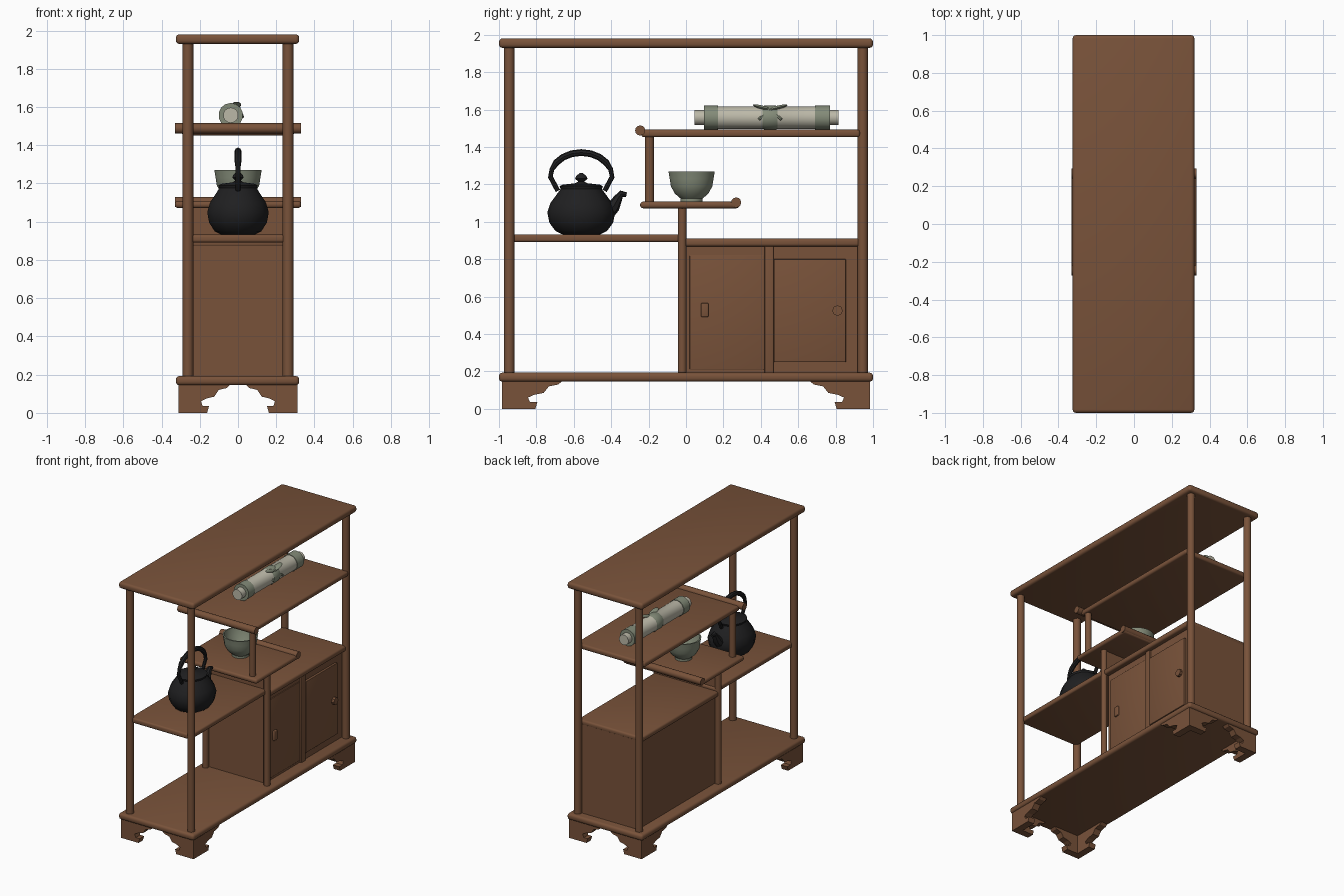
import bpy, bmesh, math
from mathutils import Vector, Matrix

cube = bpy.data.objects.get("Cube")
if cube:
    bpy.data.objects.remove(cube)


def material(name, rgb):
    m = bpy.data.materials.new(name)
    m.use_nodes = True
    m.diffuse_color = (*rgb, 1)
    m.node_tree.nodes["Principled BSDF"].inputs["Base Color"].default_value = (*rgb, 1)
    return m


WOOD = material("brown wood", (0.19, 0.085, 0.042))
IRON = material("black iron", (0.014, 0.014, 0.015))
CELADON = material("grey green glaze", (0.23, 0.26, 0.19))
PAPER = material("cream paper", (0.50, 0.48, 0.39))


def finish(name, bm, mats, smooth=True):
    bmesh.ops.recalc_face_normals(bm, faces=bm.faces[:])
    mesh = bpy.data.meshes.new(name)
    bm.to_mesh(mesh)
    bm.free()
    for m in mats if isinstance(mats, list) else [mats]:
        mesh.materials.append(m)
    ob = bpy.data.objects.new(name, mesh)
    bpy.context.collection.objects.link(ob)
    if smooth:
        bpy.ops.object.select_all(action='DESELECT')
        ob.select_set(True)
        bpy.context.view_layer.objects.active = ob
        bpy.ops.object.shade_smooth_by_angle(angle=math.radians(40))
    return ob


def box(name, x, y, z, mat=WOOD, bevel=0.0):
    """Box from (min, max) ranges, optionally with rounded edges."""
    bm = bmesh.new()
    bmesh.ops.create_cube(bm, size=1)
    for v in bm.verts:
        v.co = [r[0] if c < 0 else r[1] for c, r in zip(v.co, (x, y, z))]
    if bevel:
        bmesh.ops.bevel(bm, geom=bm.edges[:], offset=bevel, segments=3, profile=0.5, affect='EDGES')
    return finish(name, bm, mat)


def rod(name, a, b, r, mat=WOOD, sides=12):
    a, b = Vector(a), Vector(b)
    bm = bmesh.new()
    turn = (b - a).to_track_quat('Z', 'Y').to_matrix().to_4x4()
    bmesh.ops.create_cone(bm, cap_ends=True, segments=sides, radius1=r, radius2=r, depth=(b - a).length,
                          matrix=Matrix.Translation((a + b) / 2) @ turn)
    return finish(name, bm, mat)


def lathe(name, profile, centre, mats, sides=24, axis='Z', stretch=1.0, rule=None):
    """Spin (radius, height) points around an axis through centre."""
    bm = bmesh.new()
    rings = []
    for r, h in profile:
        ring = []
        for i in range(sides):
            t = math.tau * (i + 0.5) / sides
            u, v = r * math.cos(t), r * math.sin(t)
            p = (u, v * stretch, h) if axis == 'Z' else (u, h, v)
            ring.append(bm.verts.new(Vector(p) + Vector(centre)))
        rings.append(ring)
    for k, (p, q) in enumerate(zip(rings, rings[1:])):
        for i in range(sides):
            j = (i + 1) % sides
            face = bm.faces.new((p[i], p[j], q[j], q[i]))
            face.material_index = rule(k) if rule else 0
    bm.faces.new(rings[0])
    bm.faces.new(rings[-1])
    return finish(name, bm, mats)


def tube(name, pts, radii, mat, sides=8):
    """Tube in the YZ plane through (y, z) points."""
    bm = bmesh.new()
    rings = []
    for i, (y, z) in enumerate(pts):
        a, b = pts[max(i - 1, 0)], pts[min(i + 1, len(pts) - 1)]
        d = Vector((0, b[0] - a[0], b[1] - a[1])).normalized()
        n = Vector((0, -d.z, d.y))
        rings.append([bm.verts.new(Vector((radii[i] * math.cos(math.tau * k / sides), y, z))
                                   + n * radii[i] * math.sin(math.tau * k / sides)) for k in range(sides)])
    for p, q in zip(rings, rings[1:]):
        for k in range(sides):
            j = (k + 1) % sides
            bm.faces.new((p[k], p[j], q[j], q[k]))
    bm.faces.new(rings[0])
    bm.faces.new(rings[-1])
    return finish(name, bm, mat)


# Top and base boards
box("top_board", (-0.325, 0.32), (-1, 1), (1.93, 1.98), bevel=0.018)
box("base_board", (-0.325, 0.32), (-1, 1), (0.145, 0.193), bevel=0.018)

# Scrolled bracket feet, two boards at each corner
FOOT = [(0, 0.15), (0, 0), (0.16, 0), (0.17, 0.035), (0.135, 0.035), (0.125, 0.06),
        (0.155, 0.075), (0.20, 0.085), (0.225, 0.12), (0.27, 0.13), (0.29, 0.15)]


def bracket(name, sx, sy, along_y):
    bm = bmesh.new()
    scale = 1.12 if along_y else 0.93
    ring = []
    for depth in (0, 0.055):
        ring.append([])
        for u, z in FOOT:
            dx, dy = (depth, u * scale) if along_y else (u * scale, depth)
            ring[-1].append(bm.verts.new((sx * (0.31 - dx), sy * (0.985 - dy), z)))
    n = len(FOOT)
    bm.faces.new(ring[0])
    bm.faces.new(ring[1])
    for i in range(n):
        j = (i + 1) % n
        bm.faces.new((ring[0][i], ring[0][j], ring[1][j], ring[1][i]))
    finish(name, bm, WOOD, smooth=False)


for sx, side in ((1, "left"), (-1, "right")):
    x = 0.262 * sx
    for sy, end in ((-1, "front"), (1, "back")):
        rod(f"{end}_{side}_post", (x, 0.945 * sy, 0.17), (x, 0.945 * sy, 1.95), 0.028)
        bracket(f"{end}_{side}_foot_long", sx, sy, True)
        bracket(f"{end}_{side}_foot_short", sx, sy, False)
    rod(f"middle_{side}_post", (x, -0.02, 0.17), (x, -0.02, 1.09), 0.023)
    rod(f"upper_{side}_post", (x, -0.195, 1.09), (x, -0.195, 1.47), 0.024)

# Shelves
box("front_shelf", (-0.26, 0.26), (-0.95, 0.0), (0.892, 0.932), bevel=0.012)
box("low_shelf", (-0.33, 0.33), (-0.245, 0.285), (1.072, 1.108), bevel=0.015)
rod("low_shelf_roll", (-0.33, 0.268, 1.103), (0.33, 0.268, 1.103), 0.027)
box("upper_shelf", (-0.295, 0.295), (-0.24, 0.93), (1.452, 1.492), bevel=0.014)
rod("upper_shelf_roll", (-0.33, -0.245, 1.488), (0.33, -0.245, 1.488), 0.027)
box("shelf_riser", (-0.25, 0.25), (-0.03, -0.01), (0.90, 1.08))

# Cupboard with two sliding doors
box("cupboard_body", (-0.245, 0.235), (-0.005, 0.935), (0.18, 0.88))
box("cupboard_top", (-0.275, 0.275), (-0.01, 0.935), (0.868, 0.91), bevel=0.014)
box("door_divider", (0.23, 0.25), (0.42, 0.468), (0.19, 0.87), bevel=0.005)
box("first_door", (0.23, 0.241), (0.02, 0.415), (0.21, 0.82), bevel=0.003)
box("second_door", (0.23, 0.252), (0.47, 0.855), (0.25, 0.80), bevel=0.003)
box("first_handle", (0.235, 0.255), (0.08, 0.12), (0.49, 0.565), bevel=0.006)
rod("second_handle", (0.245, 0.81, 0.525), (0.272, 0.81, 0.525), 0.028, sides=8)

# Kettle
KY = -0.56
lathe("kettle_body", [(0.09, 0.932), (0.125, 0.95), (0.155, 0.995), (0.165, 1.05), (0.15, 1.10),
                      (0.12, 1.145), (0.10, 1.175), (0.105, 1.19), (0.09, 1.198), (0.03, 1.206),
                      (0.015, 1.215), (0.03, 1.23), (0.025, 1.245), (0.005, 1.262)],
      (0, KY, 0), IRON, sides=14, stretch=1.1)
arch = [(KY + 0.165 * math.cos(a), 1.24 + 0.13 * math.sin(a))
        for a in (math.pi * i / 10 for i in range(11))]
arch = [(KY + 0.125, 1.165)] + arch + [(KY - 0.125, 1.165)]
tube("kettle_handle", arch, [0.013] * 3 + [0.018] * 7 + [0.013] * 3, IRON)
tube("kettle_spout", [(-0.43, 1.05), (-0.385, 1.085), (-0.36, 1.13), (-0.345, 1.15), (-0.318, 1.145)],
     [0.05, 0.035, 0.022, 0.018, 0.012], IRON)

# Tea bowl, hollow
lathe("tea_bowl", [(0.06, 1.108), (0.06, 1.125), (0.09, 1.15), (0.112, 1.19), (0.118, 1.23), (0.125, 1.27),
                   (0.115, 1.27), (0.105, 1.215), (0.075, 1.16), (0.02, 1.145)],
      (0, 0.03, 0), CELADON, sides=24)

# Tied paper scroll: green end bands and ribbon, cream between
SX, SZ, R = -0.038, 1.557, 0.064
lathe("scroll", [(0.025, 0.045), (0.04, 0.045), (0.04, 0.095), (R, 0.095), (R, 0.17), (R - 0.004, 0.17),
                 (R - 0.004, 0.41), (R, 0.42), (R, 0.48), (R - 0.004, 0.49), (R - 0.004, 0.69),
                 (R, 0.69), (R, 0.77), (0.04, 0.77), (0.04, 0.815), (0.025, 0.815)],
      (SX, 0, SZ), [PAPER, CELADON], sides=14, axis='Y',
      rule=lambda k: 1 if k in (2, 3, 4, 6, 7, 8, 10, 11, 12) else 0)
for s in (-1, 1):
    bm = bmesh.new()
    bmesh.ops.create_uvsphere(bm, u_segments=10, v_segments=6, radius=1)
    bmesh.ops.transform(bm, verts=bm.verts[:], matrix=Matrix.Translation((SX + 0.03, 0.45 + 0.045 * s, SZ + 0.055))
                        @ Matrix.Rotation(0.25 * s, 4, 'X') @ Matrix.Diagonal((0.025, 0.05, 0.01, 1)))
    finish(f"ribbon_loop_{'back' if s > 0 else 'front'}", bm, CELADON)
    rod(f"ribbon_tail_{'back' if s > 0 else 'front'}", (SX + 0.04, 0.45, SZ + 0.045),
        (SX + 0.062, 0.45 + 0.06 * s, SZ - 0.01), 0.008, CELADON, sides=6)
